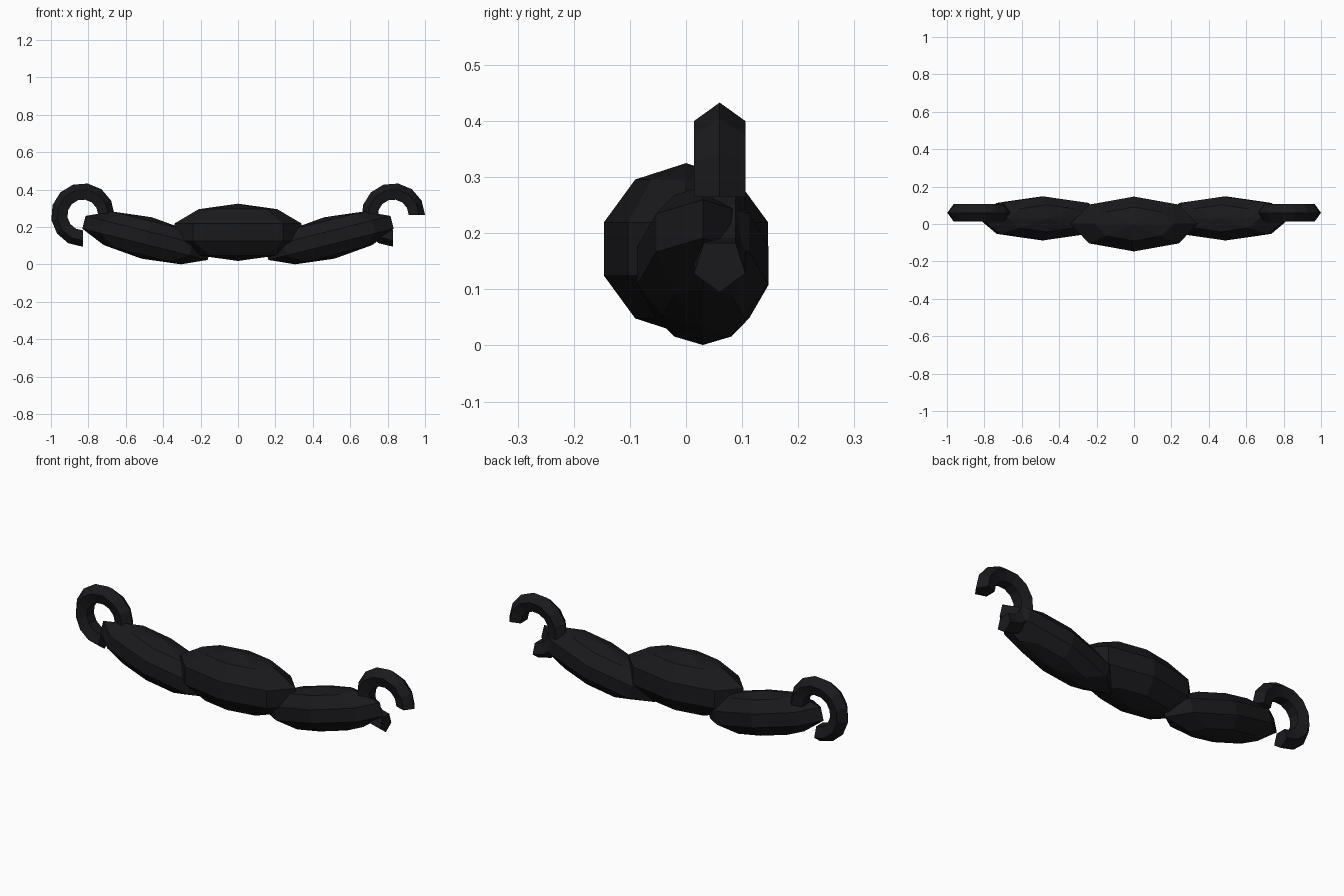
import bpy, bmesh
from math import cos, sin, radians, tau

if "Cube" in bpy.data.objects:
    bpy.data.objects.remove(bpy.data.objects["Cube"])

dark = bpy.data.materials.new("dark_hair")
dark.diffuse_color = (0.01, 0.01, 0.012, 1)
dark.use_nodes = True
dark.node_tree.nodes["Principled BSDF"].inputs["Base Color"].default_value = dark.diffuse_color


def lobe(name, loc, scale, tilt=0):
    # faceted ellipsoid with upright poles, tilted about y
    bpy.ops.mesh.primitive_uv_sphere_add(segments=8, ring_count=5, radius=1,
                                         location=loc, rotation=(0, radians(tilt), 0))
    ob = bpy.context.object
    ob.name = name
    ob.scale = scale
    ob.data.materials.append(dark)


def curl(name, loc, ring=0.1216, tube=0.0484, sides=5, steps=10):
    # three-quarter ring with a five-sided section and closed ends
    bm = bmesh.new()
    loops = []
    for i in range(steps + 1):
        a = radians(270) * i / steps
        loop = []
        for j in range(sides):
            t = tau * j / sides
            r = ring + tube * cos(t)
            loop.append(bm.verts.new((r * cos(a), tube * sin(t), r * sin(a))))
        loops.append(loop)
    for p, q in zip(loops, loops[1:]):
        for j in range(sides):
            k = (j + 1) % sides
            bm.faces.new((p[j], p[k], q[k], q[j]))
    bm.faces.new(loops[0])
    bm.faces.new(loops[-1])
    bmesh.ops.recalc_face_normals(bm, faces=bm.faces)
    mesh = bpy.data.meshes.new(name)
    bm.to_mesh(mesh)
    bm.free()
    ob = bpy.data.objects.new(name, mesh)
    ob.location = loc
    mesh.materials.append(dark)
    bpy.context.collection.objects.link(ob)


# central lobe
lobe("centre_lobe", (0, 0, 0.172), (0.357, 0.154, 0.153))

# side lobes rise outwards; both curls open the same way
for side, s in (("left", -1), ("right", 1)):
    lobe(side + "_lobe", (s * 0.489, 0.03, 0.142), (0.363, 0.123, 0.114), -14 * s)
    curl(side + "_curl", (s * 0.83, 0.06, 0.265))
